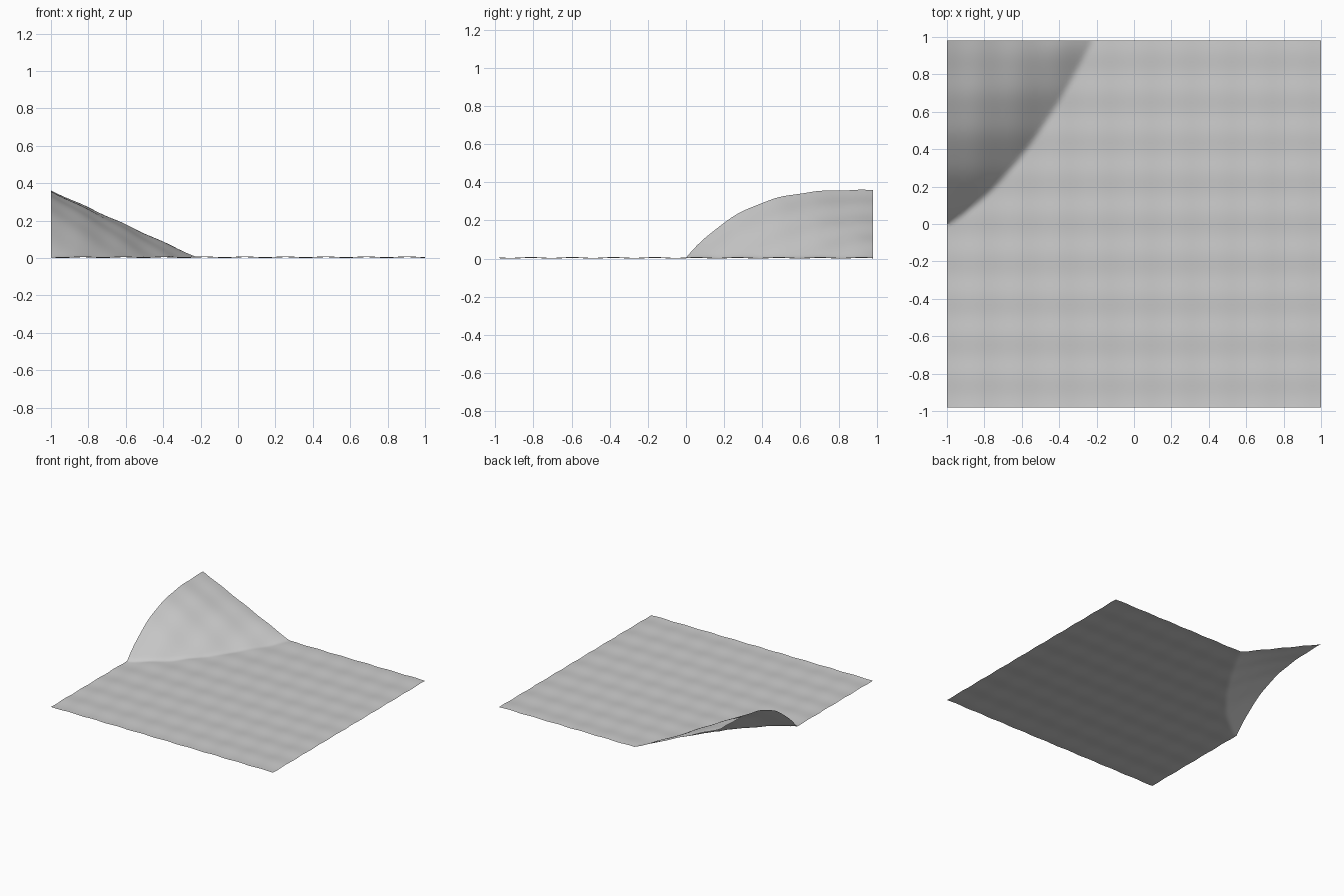
import bpy
from math import sin

cube = bpy.data.objects.get("Cube")
if cube:
    bpy.data.objects.remove(cube, do_unlink=True)

DEPTH = 0.98      # half the sheet's depth
CREASE_END = 0.78  # where the crease meets the back edge, from the side edge
LIFT = 0.355      # height of the lifted corner
RIPPLE = 0.002


def ripple(x, y):
    """Shallow weave over the whole sheet, never below the ground."""
    return RIPPLE * (2 + sin(29 * x + 0.5) + sin(29 * y))


def lifted_corner(x, y):
    """Curved flap that rises behind a bent crease."""
    u = x + 1
    crease = 0.55 * u + 0.91 * u * u
    if u >= CREASE_END or y <= crease:
        return 0.0
    along = 1 - u / CREASE_END
    s = min(1.0, (y - crease) / max(DEPTH - crease, 0.001))
    bend = 1 + 2.2 * along   # strongly arched at the side, straight at the back
    return LIFT * along * (1 - (1 - s) ** bend)


# Sheet
bpy.ops.mesh.primitive_grid_add(x_subdivisions=100, y_subdivisions=100, size=2)
sheet = bpy.context.object
sheet.name = "sheet"
for v in sheet.data.vertices:
    v.co.y *= DEPTH
    v.co.z = ripple(v.co.x, v.co.y) + lifted_corner(v.co.x, v.co.y)
lowest = min(v.co.z for v in sheet.data.vertices)
for v in sheet.data.vertices:
    v.co.z -= lowest
bpy.ops.object.shade_smooth_by_angle()

# Plain grey material
grey = bpy.data.materials.new("light grey")
grey.use_nodes = True
colour = (0.6, 0.6, 0.6, 1)
grey.diffuse_color = colour
for node in grey.node_tree.nodes:
    if node.type == "BSDF_PRINCIPLED":
        node.inputs["Base Color"].default_value = colour
sheet.data.materials.append(grey)
